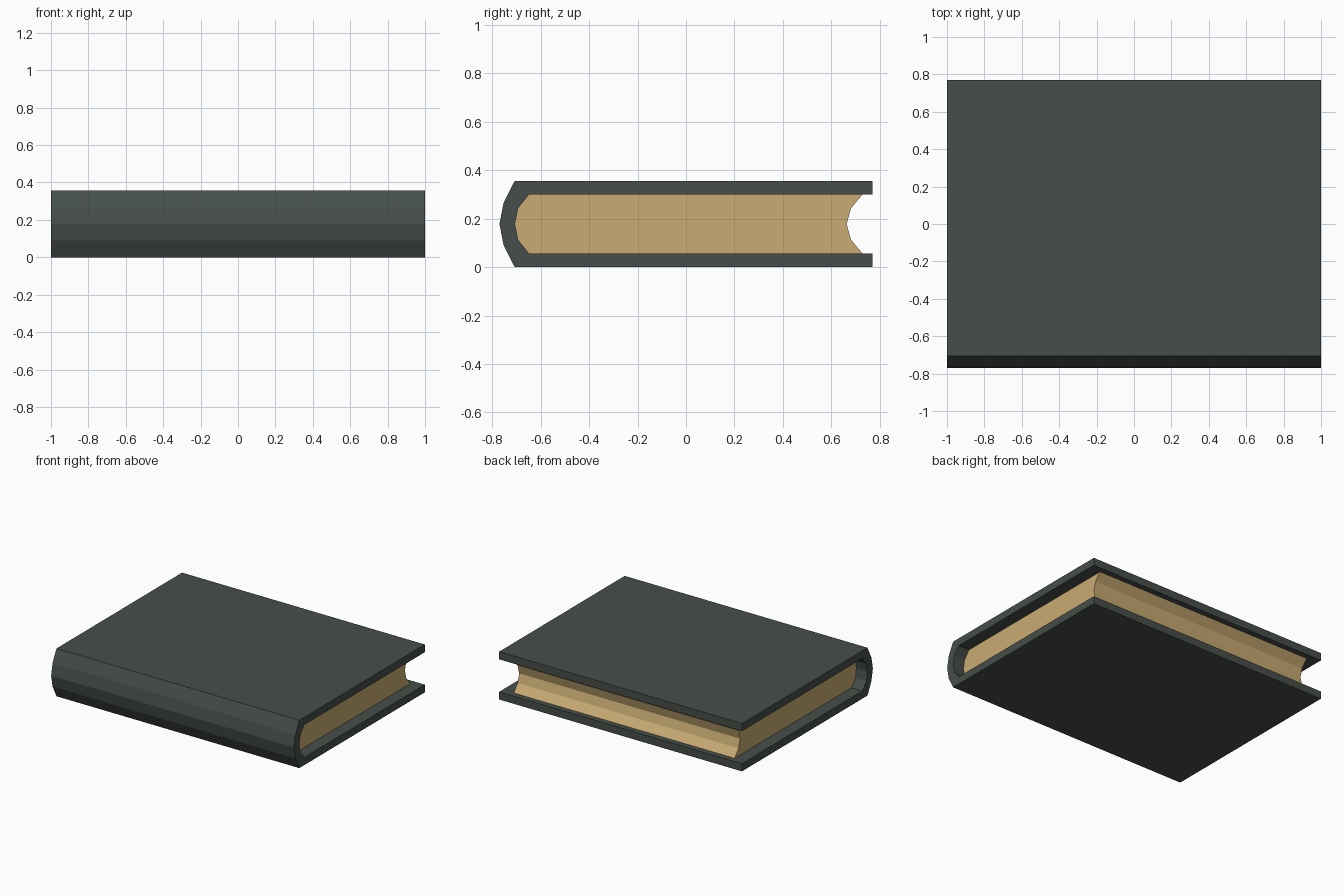
import bpy
import bmesh

if "Cube" in bpy.data.objects:
    bpy.data.objects.remove(bpy.data.objects["Cube"])

H = 0.356          # total thickness
MID = H / 2
BOARD = 0.057      # cover board thickness
PAGE_INSET = 0.09  # pages stop short of the cover ends


def material(name, rgb):
    m = bpy.data.materials.new(name)
    m.diffuse_color = (*rgb, 1)
    m.use_nodes = True
    m.node_tree.nodes["Principled BSDF"].inputs["Base Color"].default_value = m.diffuse_color
    return m


def curve(y_edge, y_quarter, y_mid, half, quarter):
    """Five-point bulge in the y-z plane, listed from top to bottom."""
    return [(y_edge, MID + half), (y_quarter, MID + quarter), (y_mid, MID),
            (y_quarter, MID - quarter), (y_edge, MID - half)]


def extrude_profile(name, profile, half_length, mat):
    """Extrude a closed y-z profile along x, centred on x = 0."""
    bm = bmesh.new()
    face = bm.faces.new([bm.verts.new((-half_length, y, z)) for y, z in profile])
    ext = bmesh.ops.extrude_face_region(bm, geom=[face])
    verts = [g for g in ext["geom"] if isinstance(g, bmesh.types.BMVert)]
    bmesh.ops.translate(bm, verts=verts, vec=(2 * half_length, 0, 0))
    bmesh.ops.recalc_face_normals(bm, faces=bm.faces)
    # split the concave ends cleanly
    bmesh.ops.triangulate(bm, faces=[f for f in bm.faces if len(f.verts) > 4])
    mesh = bpy.data.meshes.new(name)
    bm.to_mesh(mesh)
    bm.free()
    mesh.materials.append(mat)
    obj = bpy.data.objects.new(name, mesh)
    bpy.context.collection.objects.link(obj)
    return obj


cover_mat = material("dark green grey", (0.061, 0.076, 0.067))
paper_mat = material("aged paper", (0.584, 0.407, 0.171))

inner_half = MID - BOARD
outer_spine = curve(-0.707, -0.753, -0.77, MID, 0.088)
inner_spine = curve(-0.648, -0.693, -0.706, inner_half, 0.065)
fore_edge = curve(0.728, 0.681, 0.663, inner_half, 0.065)

# Cover: two boards joined by a rounded spine
cover = ([(0.77, H)] + outer_spine + [(0.77, 0), (0.77, BOARD)]
         + inner_spine[::-1] + [(0.77, H - BOARD)])
extrude_profile("cover", cover, 1.0, cover_mat)

# Page block: rounded at the spine, hollow at the fore edge
extrude_profile("pages", inner_spine + fore_edge[::-1], 1.0 - PAGE_INSET, paper_mat)
